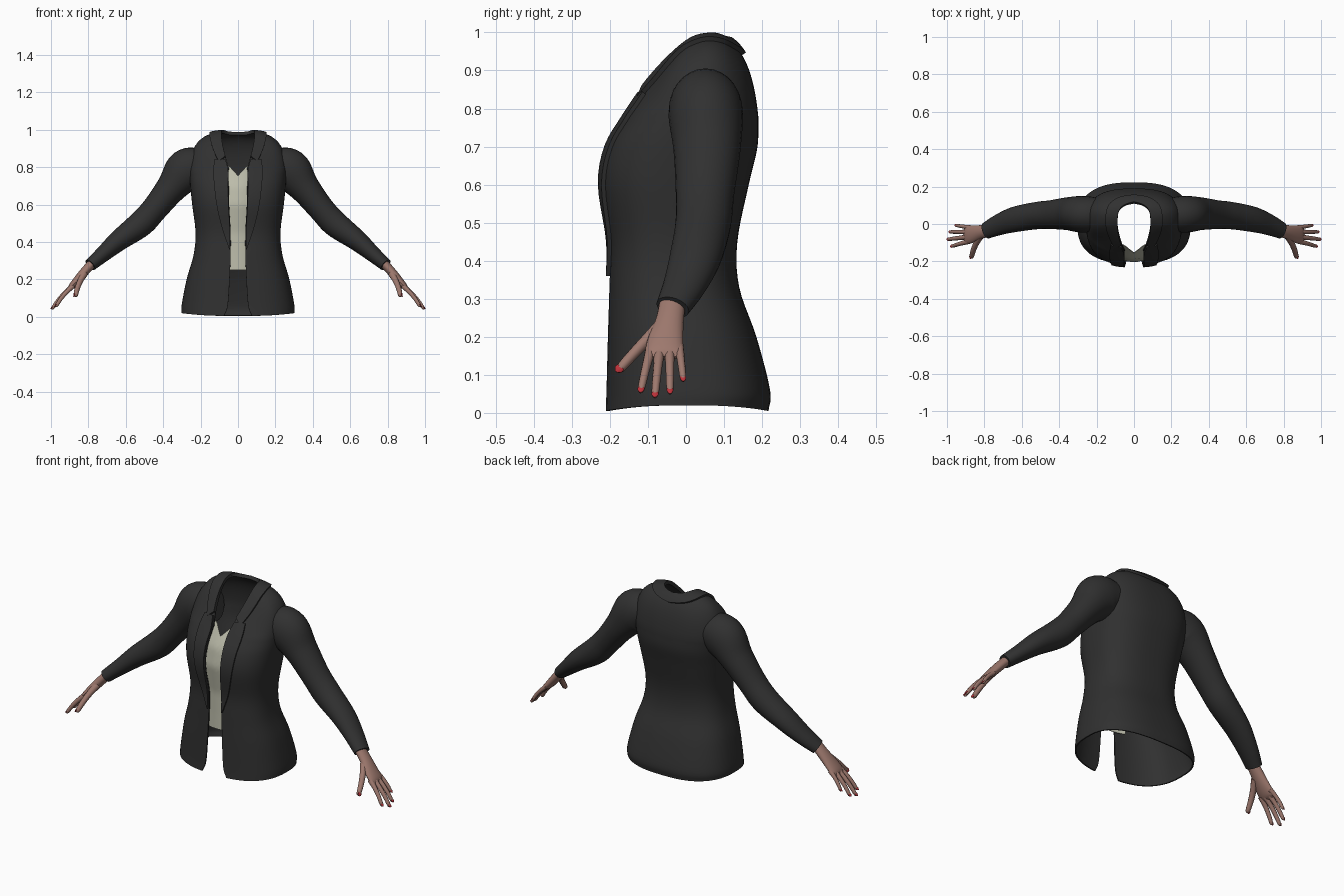
import bpy
from math import sin, cos, pi, asin, copysign
from mathutils import Vector
from mathutils.bvhtree import BVHTree

if "Cube" in bpy.data.objects:
    bpy.data.objects.remove(bpy.data.objects["Cube"])


def material(name, *rgb):
    m = bpy.data.materials.new(name)
    m.use_nodes = True
    m.diffuse_color = (*rgb, 1)
    m.node_tree.nodes["Principled BSDF"].inputs["Base Color"].default_value = (*rgb, 1)
    return m


BLACK = material("black_cloth", .03, .03, .03)
CREAM = material("cream_cloth", .5, .5, .4)
SKIN = material("skin", .34, .19, .155)
RED = material("red_polish", .5, .03, .04)


def spline(pts, t):
    """Smooth curve through evenly spaced points, t from 0 to 1."""
    n = len(pts) - 1
    i = min(int(t * n), n - 1)
    f = t * n - i
    b, c = pts[i], pts[i + 1]
    a = pts[i - 1] if i else [2 * p - q for p, q in zip(b, c)]
    d = pts[i + 2] if i + 2 <= n else [2 * q - p for p, q in zip(b, c)]
    return [q + f / 2 * (r - p + f * (2 * p - 5 * q + 4 * r - s + f * (3 * (q - r) + s - p)))
            for p, q, r, s in zip(a, b, c, d)]


def steps(n):
    return [i / n for i in range(n + 1)]


def sheet(rows, closed=False):
    """Vertices and quads joining rows of points."""
    n = len(rows[0])
    verts = [p for row in rows for p in row]
    faces = []
    for r in range(len(rows) - 1):
        for c in range(n if closed else n - 1):
            d = (c + 1) % n
            faces.append((r * n + c, r * n + d, (r + 1) * n + d, (r + 1) * n + c))
    if closed:
        last = len(verts) - n
        faces += [tuple(reversed(range(n))), tuple(range(last, last + n))]
    return verts, faces


def build(name, geometry, mat, mirror=True, thick=0, offset=1):
    mesh = bpy.data.meshes.new(name)
    mesh.from_pydata(*geometry[:1], [], geometry[1])
    mesh.materials.append(mat)
    ob = bpy.data.objects.new(name, mesh)
    bpy.context.collection.objects.link(ob)
    bpy.ops.object.select_all(action='DESELECT')
    ob.select_set(True)
    bpy.context.view_layer.objects.active = ob
    if mirror:
        ob.modifiers.new("Mirror", 'MIRROR').merge_threshold = .0005
        bpy.ops.object.modifier_apply(modifier="Mirror")
    if thick:
        mod = ob.modifiers.new("Solidify", 'SOLIDIFY')
        mod.thickness, mod.offset = thick, offset
        bpy.ops.object.modifier_apply(modifier="Solidify")
    bpy.ops.object.shade_smooth_by_angle(angle=.7)
    return ob


def tube(path, sides=16, rings=14):
    """Path points hold x, y, z, radius in the xz plane, radius along y."""
    rows = []
    for t in steps(rings):
        x, y, z, a, b = spline(path, t)
        ahead = Vector(spline(path, min(t + .01, 1))[:3])
        tan = (ahead - Vector(spline(path, max(t - .01, 0))[:3])).normalized()
        side = Vector((0, 1, 0))
        side = (side - tan * side.dot(tan)).normalized()
        up = tan.cross(side)
        rows.append([Vector((x, y, z)) + side * b * cos(q) + up * a * sin(q)
                     for q in (2 * pi * i / sides for i in range(sides))])
    return sheet(rows, True)


# Jacket body: height, half width, front y, back y, half gap
RINGS = [(.005, .303, -.213, .217, .075), (.06, .301, -.21, .221, .055),
         (.2, .275, -.206, .185, .045), (.33, .238, -.202, .14, .04),
         (.45, .227, -.2, .135, .04), (.6, .245, -.222, .165, .048),
         (.7, .255, -.205, .188, .05), (.78, .26, -.158, .19, .05)]
# Neck edge from the front opening round to the back
NECK = [(.05, -.145, .8), (.07, -.095, .87), (.085, -.035, .935), (.088, .02, .978),
        (.08, .07, .988), (.048, .1, .98), (0, .113, .978)]
FULLNESS = [(.45,), (.6,), (1,), (.9,), (.8,)]


def body(s, t):
    z, w, front, back, gap = spline(RINGS, t)
    e = .77
    start = asin((gap / w) ** (1 / e))
    q = start + (pi - start) * s
    c = copysign(abs(cos(q)) ** e, cos(q))
    x = w * max(sin(q), 0) ** e if s < 1 else 0
    return Vector((x, (front + back) / 2 - c * (back - front) / 2,
                   z + .015 * sin(q) ** 2 * max(0, 1 - 4 * t)))


def shoulder(s, v):
    low, top = body(s, 1), Vector(spline(NECK, s))
    k = spline(FULLNESS, s)[0]
    mid = low.lerp(top, 1 - k)
    mid.z = low.z + (top.z - low.z) * k
    return low.lerp(mid, v).lerp(mid.lerp(top, v), v)


cols = steps(32)
rows = [[body(s, t) for s in cols] for t in steps(35)]
rows += [[shoulder(s, v) for s in cols] for v in steps(12)[1:]]
shell = sheet(rows)
build("jacket_body", shell, BLACK, thick=.007, offset=-1)
surface = BVHTree.FromPolygons(*shell)

# Folded collar lying on the shoulders
WIDTH = [(.5,), (.3,), (.2,), (.25,), (.32,)]
collar = [[shoulder(s, 1 - spline(WIDTH, s)[0] * (1 - v))
           for s in (.13 + .87 * c for c in cols)] for v in steps(6)]
build("collar", sheet(collar), BLACK, thick=.012)

# Lapels: height, inner x, outer x
LAPEL = [(.36, .042, .046), (.48, .043, .085), (.6, .05, .112), (.7, .052, .125),
         (.78, .052, .13), (.838, .066, .122)]
rows = []
for t in steps(20):
    z, inner, outer = spline(LAPEL, t)
    row = []
    for c in steps(8):
        x = inner + (outer - inner) * c
        hit = surface.ray_cast(Vector((x, -1, z)), Vector((0, 1, 0)))[0]
        row.append(hit or surface.find_nearest(Vector((x, -.12, z)))[0])
    rows.append(row)
build("lapels", sheet(rows), BLACK, thick=.011)

# Shirt panel with a V neckline
rows = []
for t in steps(24):
    row = []
    for c in steps(12):
        u = 2 * c - 1
        x = .085 * u
        z = .25 + t * (.505 + .055 * min(1, abs(x) / .05))
        near = min(RINGS[3:], key=lambda r: abs(r[0] - z))
        lo, hi = max(r for r in RINGS if r[0] <= z) if z < .78 else RINGS[-2], None
        hi = RINGS[RINGS.index(lo) + 1]
        f = (z - lo[0]) / (hi[0] - lo[0])
        front = lo[2] + (hi[2] - lo[2]) * f
        row.append((x, front + .018 + .02 * u * u, z))
    rows.append(row)
build("shirt", sheet(rows), CREAM, mirror=False, thick=.004, offset=-1)

# Sleeves
SLEEVE = [(.19, .05, .81, .095, .09), (.275, .052, .782, .115, .098),
          (.355, .055, .69, .083, .088), (.445, .05, .578, .07, .077),
          (.52, .045, .497, .07, .073), (.635, .025, .41, .056, .068),
          (.72, -.003, .337, .043, .057), (.79, -.035, .277, .034, .045)]
build("sleeves", tube(SLEEVE, 28, 42), BLACK)

# Hands
PALM = [(.775, -.035, .292, .024, .034), (.82, -.043, .242, .024, .037),
        (.865, -.054, .19, .021, .047), (.892, -.057, .16, .016, .05),
        (.906, -.057, .145, .006, .044)]
build("palms", tube(PALM, 20, 16), SKIN)

FINGERS = {"index": ((.882, -.093, .165), (.975, -.12, .053), .012),
           "middle": ((.89, -.07, .16), (.996, -.082, .04), .012),
           "ring": ((.888, -.043, .163), (.985, -.042, .05), .0115),
           "little": ((.878, -.018, .172), (.953, -.007, .083), .0105),
           "thumb": ((.822, -.065, .23), (.87, -.181, .108), .016)}
for name, (base, tip, r) in FINGERS.items():
    base, tip = Vector(base), Vector(tip)
    along = (tip - base).normalized()
    out = along.cross(Vector((0, 1, 0))).normalized()
    out = -out if out.x < 0 else out
    path = []
    for f, bulge, size in ((0, 0, 1.2), (.33, .006, 1), (.66, .006, .9), (.93, .001, .75), (1, 0, .25)):
        path.append((*(base.lerp(tip, f) + out * bulge), r * size, r * size))
    build(name + "_fingers", tube(path, 10, 12), SKIN)
    # Painted nail on the back of the fingertip
    nail = []
    for d, size in ((-.02, .2), (-.013, .7), (-.004, .7), (.004, .2)):
        nail.append((*(tip + along * d + out * r * .5), r * .4 * size, r * size))
    build(name + "_nails", tube(nail, 8, 6), RED)
